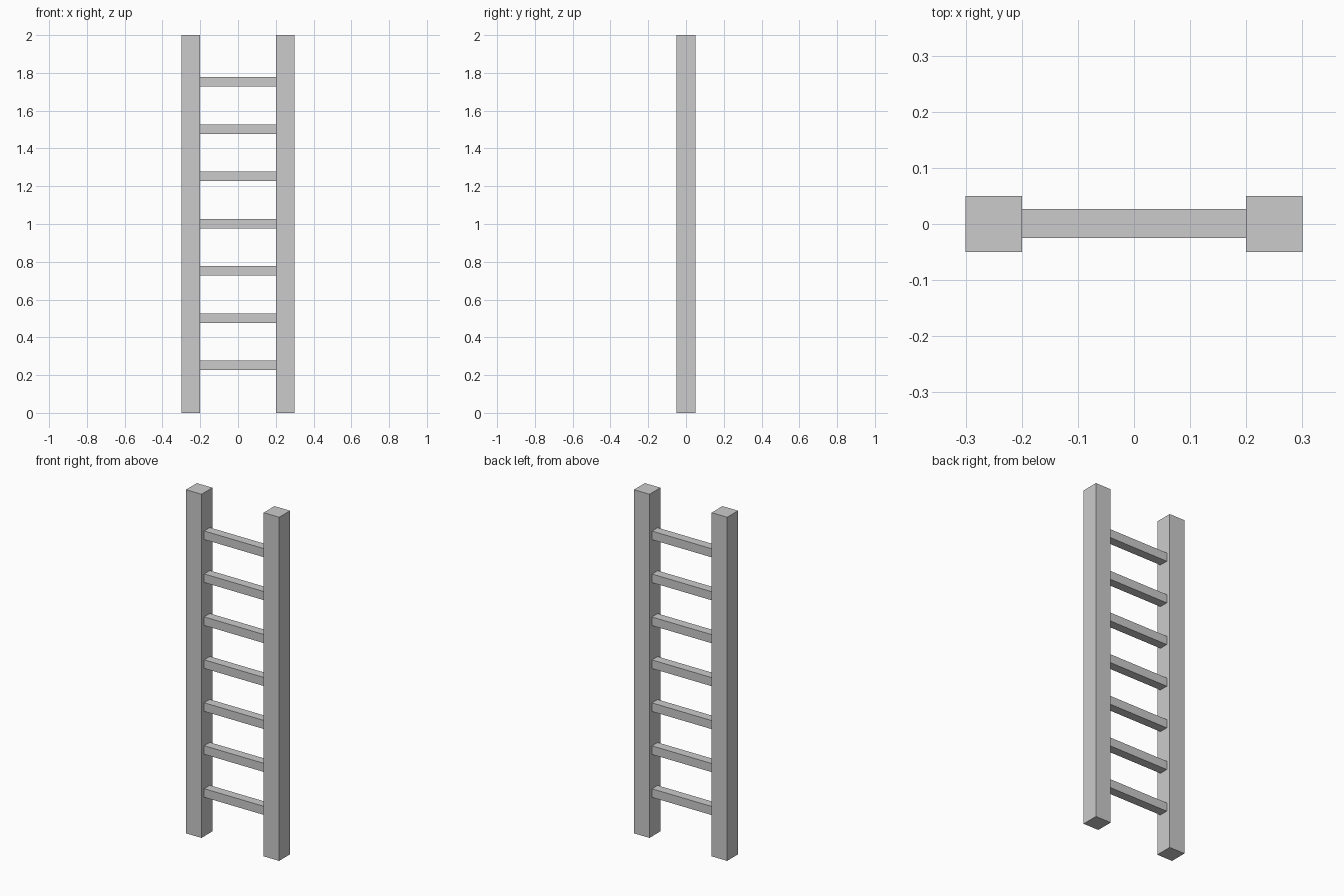
import bpy

if "Cube" in bpy.data.objects:
    bpy.data.objects.remove(bpy.data.objects["Cube"])


def box(name, center, size):
    bpy.ops.mesh.primitive_cube_add(size=1, location=center)
    obj = bpy.context.object
    obj.name = name
    obj.scale = size
    bpy.ops.object.transform_apply(location=False, rotation=False, scale=True)
    return obj


# Upright side rails
for side, x in (("left", -0.25), ("right", 0.25)):
    box(f"{side}_rail", (x, 0, 1), (0.1, 0.1, 2))

# Evenly spaced rungs between the rails
for i in range(1, 8):
    box(f"rung_{i}", (0, 0.001, 0.25 * i + 0.002), (0.4, 0.052, 0.05))
